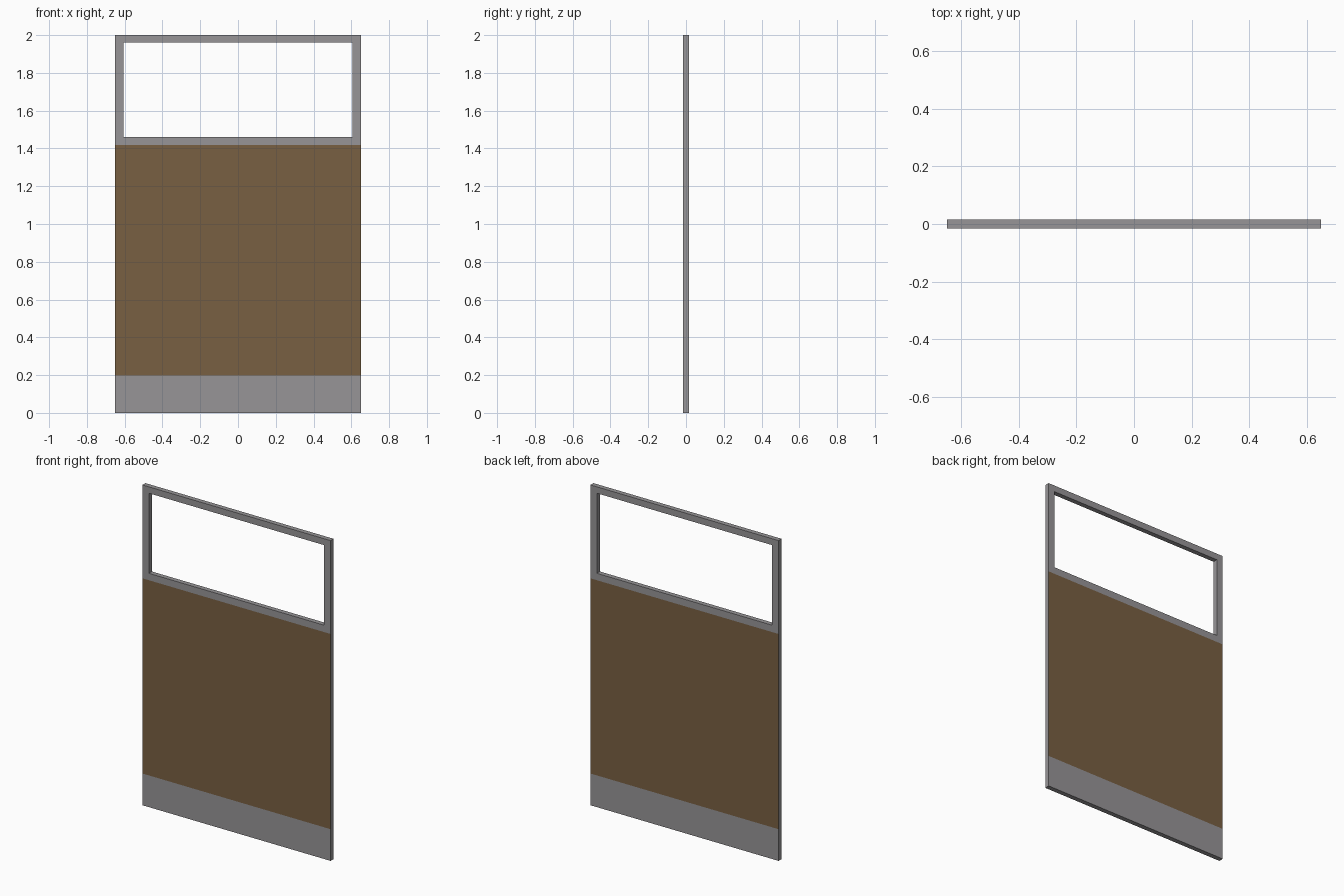
import bpy
import bmesh

if "Cube" in bpy.data.objects:
    bpy.data.objects.remove(bpy.data.objects["Cube"])

HALF_T = 0.015                                   # half of panel thickness
XS = [-0.65, -0.606, 0.606, 0.65]                # stile lines
ZS = [0.0, 0.198, 1.417, 1.46, 1.96, 2.0]        # rail lines


def material(name, color):
    m = bpy.data.materials.new(name)
    m.diffuse_color = (*color, 1.0)
    m.use_nodes = True
    m.node_tree.nodes["Principled BSDF"].inputs["Base Color"].default_value = m.diffuse_color
    return m


bm = bmesh.new()

# Front sheet as a grid of cells, leaving the window cell open
verts = [[bm.verts.new((x, -HALF_T, z)) for z in ZS] for x in XS]
for i in range(len(XS) - 1):
    for j in range(len(ZS) - 1):
        if (i, j) == (1, 3):
            continue
        bm.faces.new((verts[i][j], verts[i + 1][j],
                      verts[i + 1][j + 1], verts[i][j + 1]))

# Give the sheet its thickness
ext = bmesh.ops.extrude_face_region(bm, geom=bm.faces[:], use_keep_orig=True)
moved = [g for g in ext["geom"] if isinstance(g, bmesh.types.BMVert)]
bmesh.ops.translate(bm, verts=moved, vec=(0, 2 * HALF_T, 0))
bmesh.ops.recalc_face_normals(bm, faces=bm.faces[:])

# Brown infill on front and back only; rims stay grey
for f in bm.faces:
    f.normal_update()
    z = f.calc_center_median().z
    if abs(f.normal.y) > 0.9 and ZS[1] < z < ZS[2]:
        f.material_index = 1

mesh = bpy.data.meshes.new("windowed_panel")
bm.to_mesh(mesh)
bm.free()
mesh.materials.append(material("metal grey", (0.31, 0.30, 0.31)))
mesh.materials.append(material("infill brown", (0.19, 0.117, 0.055)))
bpy.context.collection.objects.link(bpy.data.objects.new("windowed_panel", mesh))
